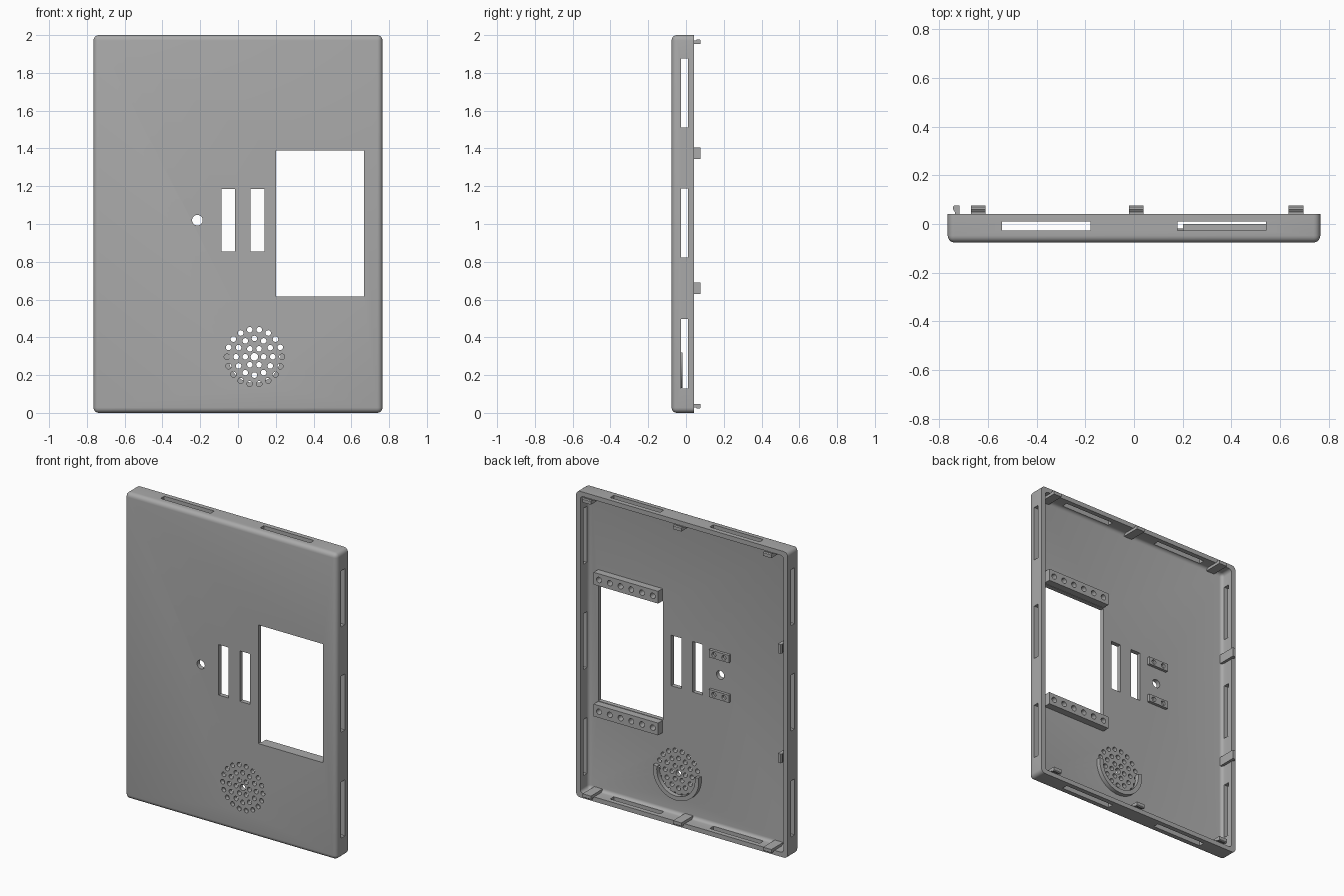
import bpy
import bmesh
from math import sin, cos, radians
from mathutils import Matrix, Vector

if "Cube" in bpy.data.objects:
    bpy.data.objects.remove(bpy.data.objects["Cube"], do_unlink=True)

grey = bpy.data.materials.new("plain grey")
grey.use_nodes = True
grey.diffuse_color = (0.4, 0.4, 0.4, 1)
grey.node_tree.nodes["Principled BSDF"].inputs["Base Color"].default_value = (0.4, 0.4, 0.4, 1)

HALF_W, HEIGHT = 0.765, 2.0
FRONT, INNER, BACK = -0.076, -0.047, 0.042   # depths of front, plate inside, rim
WALL = 0.03


def box(bm, x0, x1, y0, y1, z0, z1):
    mid = Vector((x0 + x1, y0 + y1, z0 + z1)) / 2
    size = Matrix.Diagonal((x1 - x0, y1 - y0, z1 - z0, 1))
    return bmesh.ops.create_cube(bm, size=1, matrix=Matrix.Translation(mid) @ size)["verts"]


def peg(bm, x, z, r, y0, y1, sides=20):
    m = Matrix.Translation((x, (y0 + y1) / 2, z)) @ Matrix.Rotation(radians(90), 4, "X")
    bmesh.ops.create_cone(bm, cap_ends=True, segments=sides, radius1=r, radius2=r,
                          depth=y1 - y0, matrix=m)


def rounded_tray(bm, inset, y0, y1, radius):
    # box with every edge rounded except those round its back face
    box(bm, inset - HALF_W, HALF_W - inset, y0, y1, inset, HEIGHT - inset)
    edges = [e for e in bm.edges if min(v.co.y for v in e.verts) < y1 - 0.001]
    bmesh.ops.bevel(bm, geom=edges, offset=radius, segments=5, profile=0.5, affect="EDGES")


def prism(bm, points, offset):
    face = bm.faces.new([bm.verts.new(p) for p in points])
    new = bmesh.ops.extrude_face_region(bm, geom=[face])["geom"]
    bmesh.ops.translate(bm, vec=offset, verts=[g for g in new if isinstance(g, bmesh.types.BMVert)])


def finish(bm, name):
    bmesh.ops.recalc_face_normals(bm, faces=bm.faces)
    mesh = bpy.data.meshes.new(name)
    bm.to_mesh(mesh)
    bm.free()
    mesh.materials.append(grey)
    ob = bpy.data.objects.new(name, mesh)
    bpy.context.collection.objects.link(ob)
    return ob


def activate(ob):
    bpy.ops.object.select_all(action="DESELECT")
    ob.select_set(True)
    bpy.context.view_layer.objects.active = ob


def cut(ob, bm):
    cutter = finish(bm, "cutter")
    cutter.hide_render = True
    mod = ob.modifiers.new("cut", "BOOLEAN")
    mod.operation, mod.solver, mod.object = "DIFFERENCE", "EXACT", cutter
    activate(ob)
    bpy.ops.object.modifier_apply(modifier=mod.name)
    bpy.data.objects.remove(cutter, do_unlink=True)


def smooth(ob):
    activate(ob)
    bpy.ops.object.shade_smooth_by_angle(angle=radians(30))


# Hollow cover with rounded front
bm = bmesh.new()
rounded_tray(bm, 0, FRONT, BACK, 0.028)
cover = finish(bm, "cover")
bm = bmesh.new()
rounded_tray(bm, WALL, INNER, BACK + 0.1, 0.022)
cut(cover, bm)

# Front openings: screen window, two slots, round hole, speaker holes
SPEAKER = (0.087, 0.297)
bm = bmesh.new()
y0, y1 = FRONT - 0.05, INNER + 0.03
for x0, x1, z0, z1 in ((0.2, 0.667, 0.615, 1.39),
                       (-0.087, -0.015, 0.855, 1.185),
                       (0.067, 0.14, 0.855, 1.185)):
    box(bm, x0, x1, y0, y1, z0, z1)
peg(bm, -0.215, 1.02, 0.028, y0, y1, 32)
peg(bm, *SPEAKER, 0.02, y0, y1)
for ring in (1, 2, 3):
    for i in range(6 * ring):
        a = radians(60 * i / ring)
        d = 0.0485 * ring
        peg(bm, SPEAKER[0] + d * cos(a), SPEAKER[1] + d * sin(a), 0.0148, y0, y1)
cut(cover, bm)

# Vent slots in the four walls
bm = bmesh.new()
SLOT = (-0.027, 0.011)
for side in (-1, 1):
    x = side * HALF_W
    for z in (0.313, 1.005, 1.693):
        box(bm, x - 0.06, x + 0.06, *SLOT, z - 0.183, z + 0.183)
    for z in (0, HEIGHT):
        box(bm, side * 0.36 - 0.181, side * 0.36 + 0.181, *SLOT, z - 0.06, z + 0.06)
cut(cover, bm)
smooth(cover)


# Mounting blocks with blind screw holes
def mount(name, x0, x1, z0, z1, back, count, r):
    bm = bmesh.new()
    box(bm, x0, x1, INNER - 0.002, back, z0, z1)
    ob = finish(bm, name)
    bm = bmesh.new()
    step = (x1 - x0) / count
    for i in range(count):
        peg(bm, x0 + step * (i + 0.5), (z0 + z1) / 2, r, INNER + 0.003, back + 0.02)
    cut(ob, bm)
    smooth(ob)


mount("screen_mount_upper", 0.202, 0.668, 1.393, 1.473, 0.0, 6, 0.018)
mount("screen_mount_lower", 0.202, 0.668, 0.532, 0.612, 0.0, 6, 0.018)
mount("sensor_mount_upper", -0.29, -0.145, 1.125, 1.175, -0.028, 2, 0.015)
mount("sensor_mount_lower", -0.29, -0.145, 0.865, 0.915, -0.028, 2, 0.015)

# Half-ring speaker holder
bm = bmesh.new()
angles = [radians(172 + 196 * i / 32) for i in range(33)]
ring = [(0.166, a) for a in angles] + [(0.138, a) for a in reversed(angles)]
prism(bm, [(SPEAKER[0] + r * cos(a), INNER - 0.002, SPEAKER[1] + r * sin(a)) for r, a in ring],
      (0, 0.03, 0))
smooth(finish(bm, "speaker_holder"))

# Snap clips: strips along the inner wall with an outward hook at the tip
HOOK = ((0.029, INNER - 0.002), (0.029, 0.05), (0.022, 0.06), (0.022, 0.07),
        (0.027, 0.076), (0.048, 0.076), (0.048, INNER - 0.002))
WIDTH = 0.06
for i, x in enumerate((-0.64, 0.01, 0.665)):
    for name, place in (("top", lambda d: HEIGHT - d), ("bottom", lambda d: d)):
        bm = bmesh.new()
        prism(bm, [(x - WIDTH / 2, y, place(d)) for d, y in HOOK], (WIDTH, 0, 0))
        finish(bm, f"{name}_clip_{i + 1}")
for i, z in enumerate((0.66, 1.375)):
    bm = bmesh.new()
    prism(bm, [(d - HALF_W, y, z - WIDTH / 2) for d, y in HOOK], (0, 0, WIDTH))
    finish(bm, f"side_clip_{i + 1}")
